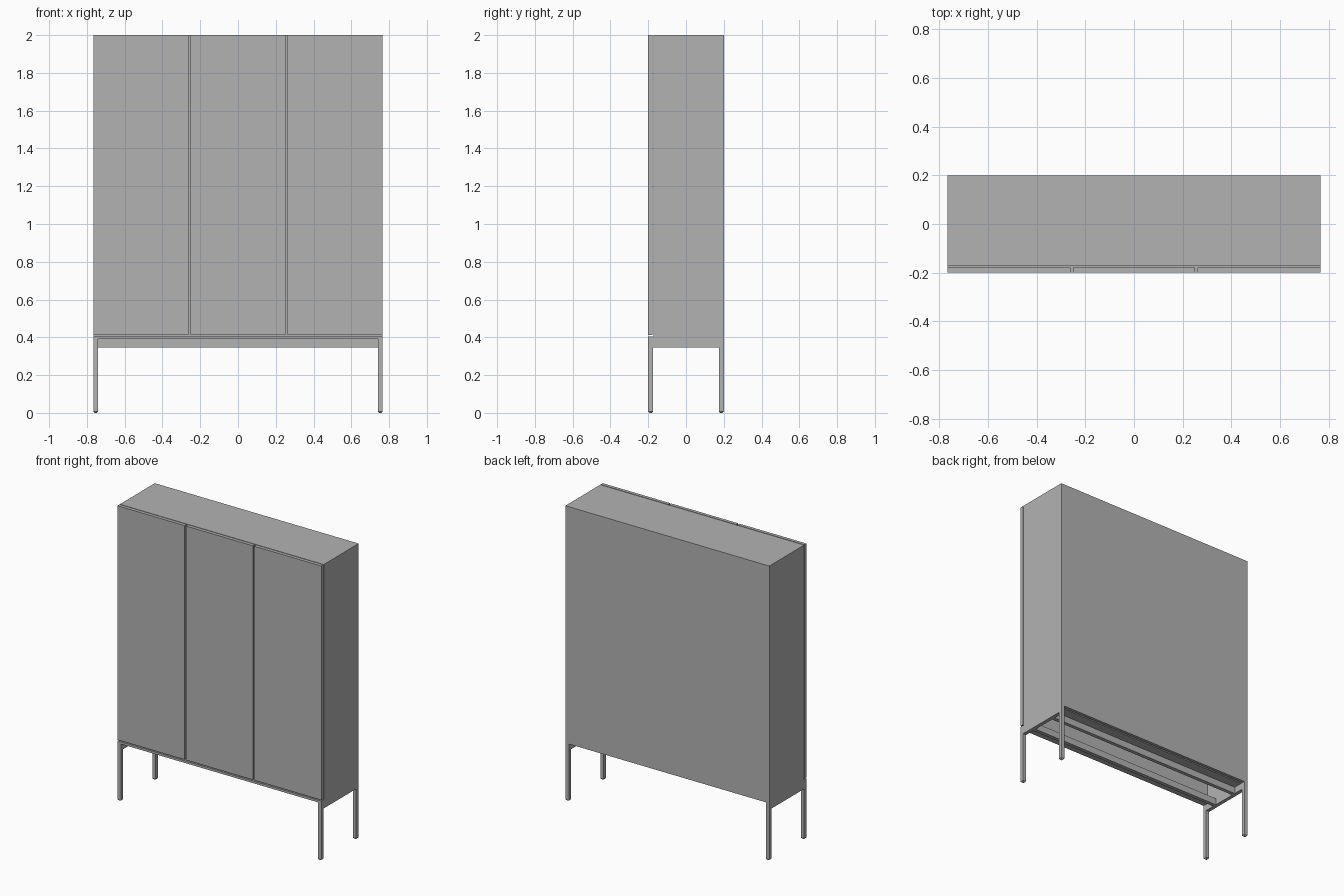
import bpy
import bmesh

if "Cube" in bpy.data.objects:
    bpy.data.objects.remove(bpy.data.objects["Cube"], do_unlink=True)

GREY = (0.45, 0.45, 0.45, 1.0)
mat = bpy.data.materials.new("grey_lacquer")
mat.use_nodes = True
mat.diffuse_color = GREY
mat.node_tree.nodes["Principled BSDF"].inputs["Base Color"].default_value = GREY

W, D, H = 0.765, 0.2, 2.0      # half width, half depth, height
LEG = 0.025                    # leg thickness
BASE, APRON = 0.39, 0.345      # underside of the base, bottom of the aprons
WALL = 0.02
BACK_OF_DOORS, CARCASS_FRONT = -0.178, -0.173


def box(name, x, y, z, foot=0.0):
    """Box between (min, max) pairs; foot tapers the bottom end."""
    bm = bmesh.new()
    bmesh.ops.create_cube(bm, size=1)
    for v in bm.verts:
        v.co = [lo + (c + 0.5) * (hi - lo) for c, (lo, hi) in zip(v.co, (x, y, z))]
    if foot:
        bottom = min(bm.faces, key=lambda f: f.calc_center_median().z)
        bmesh.ops.bevel(bm, geom=list(bottom.edges), offset=foot,
                        segments=1, affect='EDGES')
    mesh = bpy.data.meshes.new(name)
    bm.to_mesh(mesh)
    bm.free()
    mesh.materials.append(mat)
    obj = bpy.data.objects.new(name, mesh)
    bpy.context.collection.objects.link(obj)
    return obj


# Carcass, open underneath
inner = W - WALL
box("top_panel", (-W, W), (CARCASS_FRONT, D), (H - WALL, H))
box("back_panel", (-inner, inner), (D - WALL, D), (BASE, H - WALL))
box("front_panel", (-inner, inner), (CARCASS_FRONT, CARCASS_FRONT + 0.005), (BASE, H - WALL))

# Three doors separated by narrow gaps
seam, gap = 0.256, 0.005
for name, x in (("right_door", (-W, -seam - gap)),
                ("middle_door", (-seam + gap, seam - gap)),
                ("left_door", (seam + gap, W))):
    box(name, x, (-D, BACK_OF_DOORS), (0.412, H))

# Base: front strip and flanges around the opening, with rails below
box("front_base_strip", (-W, W), (-D, CARCASS_FRONT), (BASE, 0.405))
for name, s in (("front", -1), ("back", 1)):
    box(name + "_flange", (-inner, inner),
        sorted((s * 0.1, s * 0.17)), (BASE, 0.402))
    box(name + "_rail", (LEG - W, W - LEG),
        sorted((s * 0.08, s * 0.105)), (APRON, BASE))

# Sides, aprons and legs
for side, s in (("right", -1), ("left", 1)):
    box(side + "_side_panel", sorted((s * inner, s * W)),
        (CARCASS_FRONT, D), (BASE, H - WALL))
    leg_x = sorted((s * (W - LEG), s * W))
    box(side + "_apron", leg_x, (LEG - D, D - LEG), (APRON, BASE))
    for end, t in (("front", -1), ("back", 1)):
        box(f"{end}_{side}_leg", leg_x,
            sorted((t * (D - LEG), t * D)), (0, BASE), foot=0.007)
